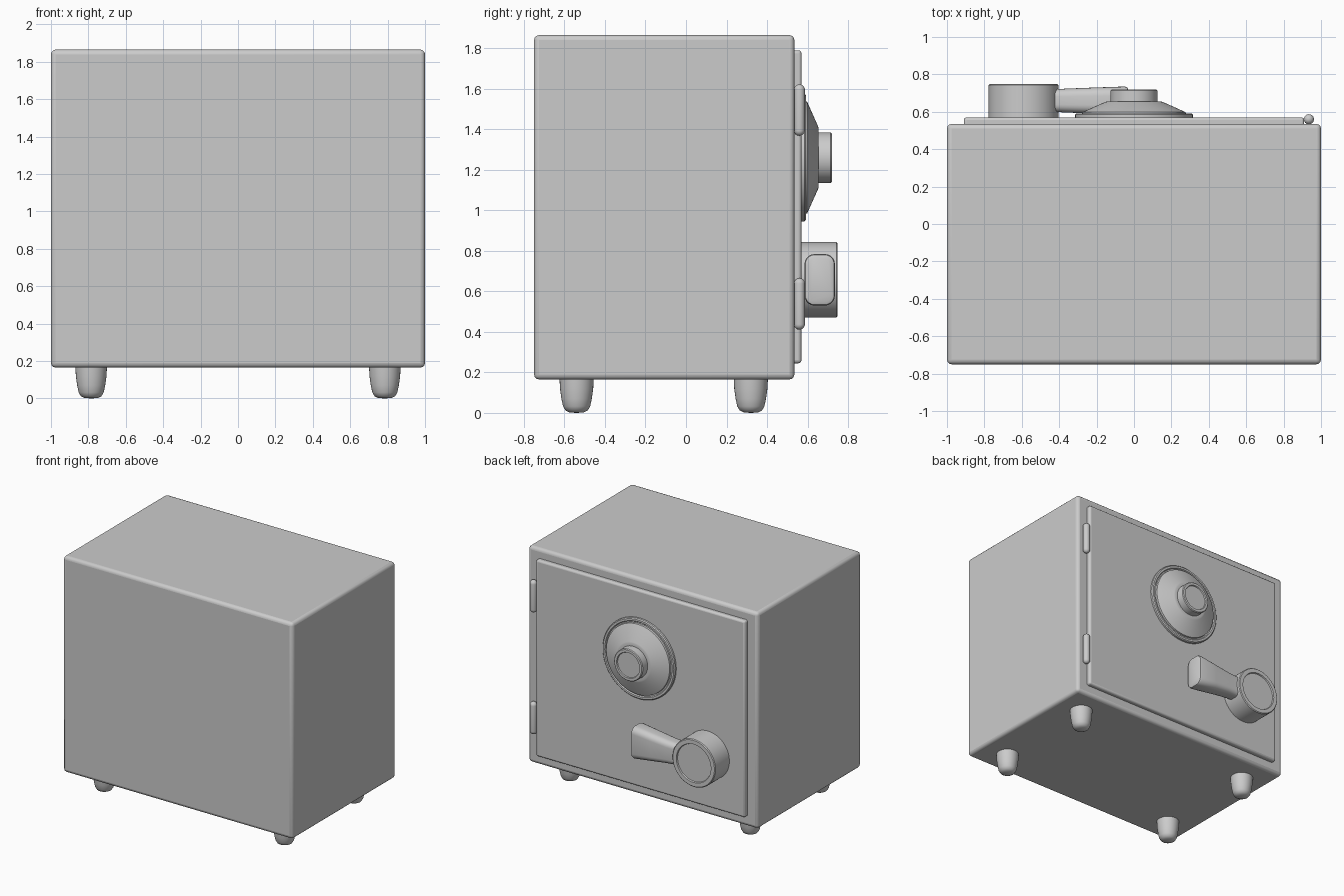
import bpy
import bmesh
import math
from mathutils import Matrix, Vector

cube = bpy.data.objects.get("Cube")
if cube:
    bpy.data.objects.remove(cube, do_unlink=True)

grey = bpy.data.materials.new("grey_metal")
grey.use_nodes = True
COLOUR = (0.6, 0.6, 0.6, 1)
grey.diffuse_color = COLOUR
grey.node_tree.nodes["Principled BSDF"].inputs["Base Color"].default_value = COLOUR


def finish(name, bm, bevel=0, segments=3):
    """Turn a bmesh into a shaded object, with optional rounded edges."""
    bmesh.ops.recalc_face_normals(bm, faces=bm.faces)
    mesh = bpy.data.meshes.new(name)
    bm.to_mesh(mesh)
    bm.free()
    mesh.materials.append(grey)
    obj = bpy.data.objects.new(name, mesh)
    bpy.context.collection.objects.link(obj)
    if bevel:
        mod = obj.modifiers.new("rounded_edges", 'BEVEL')
        mod.width = bevel
        mod.segments = segments
        mod.limit_method = 'ANGLE'
    bpy.ops.object.select_all(action='DESELECT')
    obj.select_set(True)
    bpy.context.view_layer.objects.active = obj
    bpy.ops.object.shade_smooth_by_angle(angle=math.radians(35))
    return obj


def box(name, low, high, bevel):
    low, high = Vector(low), Vector(high)
    bm = bmesh.new()
    bmesh.ops.create_cube(bm, size=1)
    bmesh.ops.scale(bm, vec=high - low, verts=bm.verts)
    bmesh.ops.translate(bm, vec=(low + high) / 2, verts=bm.verts)
    return finish(name, bm, bevel)


def lathe(name, profile, location, along_y=False, steps=48):
    """Spin (radius, height) points about z, or about y for door fittings."""
    bm = bmesh.new()
    verts = [bm.verts.new((r, 0, h)) for r, h in profile]
    edges = [bm.edges.new(pair) for pair in zip(verts, verts[1:])]
    bmesh.ops.spin(bm, geom=verts + edges, cent=(0, 0, 0), axis=(0, 0, 1),
                   angle=math.tau, steps=steps)
    bmesh.ops.remove_doubles(bm, verts=bm.verts, dist=0.0005)
    if along_y:
        bmesh.ops.rotate(bm, verts=bm.verts, cent=(0, 0, 0),
                         matrix=Matrix.Rotation(-math.pi / 2, 3, 'X'))
    bmesh.ops.translate(bm, vec=location, verts=bm.verts)
    return finish(name, bm)


# Cabinet and door
box("cabinet", (-1, -0.75, 0.165), (1, 0.535, 1.865), 0.025)
box("door", (-0.91, 0.5, 0.245), (0.91, 0.57, 1.79), 0.015)

# Four tapered feet with rounded tips
foot_profile = [(0, 0), (0.035, 0.002), (0.055, 0.012), (0.067, 0.032),
                (0.075, 0.07), (0.082, 0.12), (0.085, 0.18), (0, 0.18)]
for side, x in (("left", 0.785), ("right", -0.785)):
    for end, y in (("front", -0.54), ("rear", 0.32)):
        lathe(f"{side}_{end}_foot", foot_profile, (x, y, 0), steps=32)

# Hinge pins with domed ends
PIN, HALF = 0.027, 0.127
dome = [(PIN * math.sin(a), HALF - PIN + PIN * math.cos(a))
        for a in (math.pi / 2 * i / 6 for i in range(7))]
pin_profile = dome + [(r, -h) for r, h in reversed(dome)]
for name, z in (("upper_hinge", 1.495), ("lower_hinge", 0.538)):
    lathe(name, pin_profile, (0.935, 0.56, z), steps=24)

# Combination dial: rim, groove, cone, and knob with a recessed cap
dial_profile = [(0, -0.01), (0.315, -0.01), (0.315, 0.015), (0.308, 0.022),
                (0.293, 0.022), (0.287, 0.014), (0.278, 0.014), (0.276, 0.028),
                (0.155, 0.082), (0.145, 0.085), (0.125, 0.085),
                (0.125, 0.144), (0.119, 0.15), (0.1, 0.15), (0.096, 0.142),
                (0, 0.142)]
lathe("combination_dial", dial_profile, (0, 0.57, 1.26), along_y=True, steps=64)

# Handle hub with a recessed cap
hub_profile = [(0, -0.01), (0.187, -0.01), (0.187, 0.172), (0.181, 0.178),
               (0.15, 0.178), (0.146, 0.168), (0, 0.168)]
lathe("handle_hub", hub_profile, (-0.59, 0.57, 0.657), along_y=True, steps=64)

# Flared handle arm: rounded rectangles lofted along x
bm = bmesh.new()
rings = []
for x, half_z, half_y in ((-0.55, 0.085, 0.06), (-0.4, 0.085, 0.062),
                          (-0.33, 0.09, 0.065), (-0.2, 0.107, 0.07),
                          (-0.05, 0.127, 0.075), (-0.036, 0.123, 0.071),
                          (-0.03, 0.11, 0.058)):
    corner = half_y * 0.65
    ring = []
    for i in range(24):
        quarter, step = divmod(i, 6)
        a = math.pi / 2 * (quarter + step / 5)
        sy = 1 if quarter in (0, 3) else -1
        sz = 1 if quarter < 2 else -1
        ring.append(bm.verts.new((x,
                                  0.66 + sy * (half_y - corner) + corner * math.cos(a),
                                  0.657 + sz * (half_z - corner) + corner * math.sin(a))))
    rings.append(ring)
for a, b in zip(rings, rings[1:]):
    for i in range(24):
        j = (i + 1) % 24
        bm.faces.new((a[i], a[j], b[j], b[i]))
bm.faces.new(rings[0])
bm.faces.new(rings[-1])
finish("handle_arm", bm)
